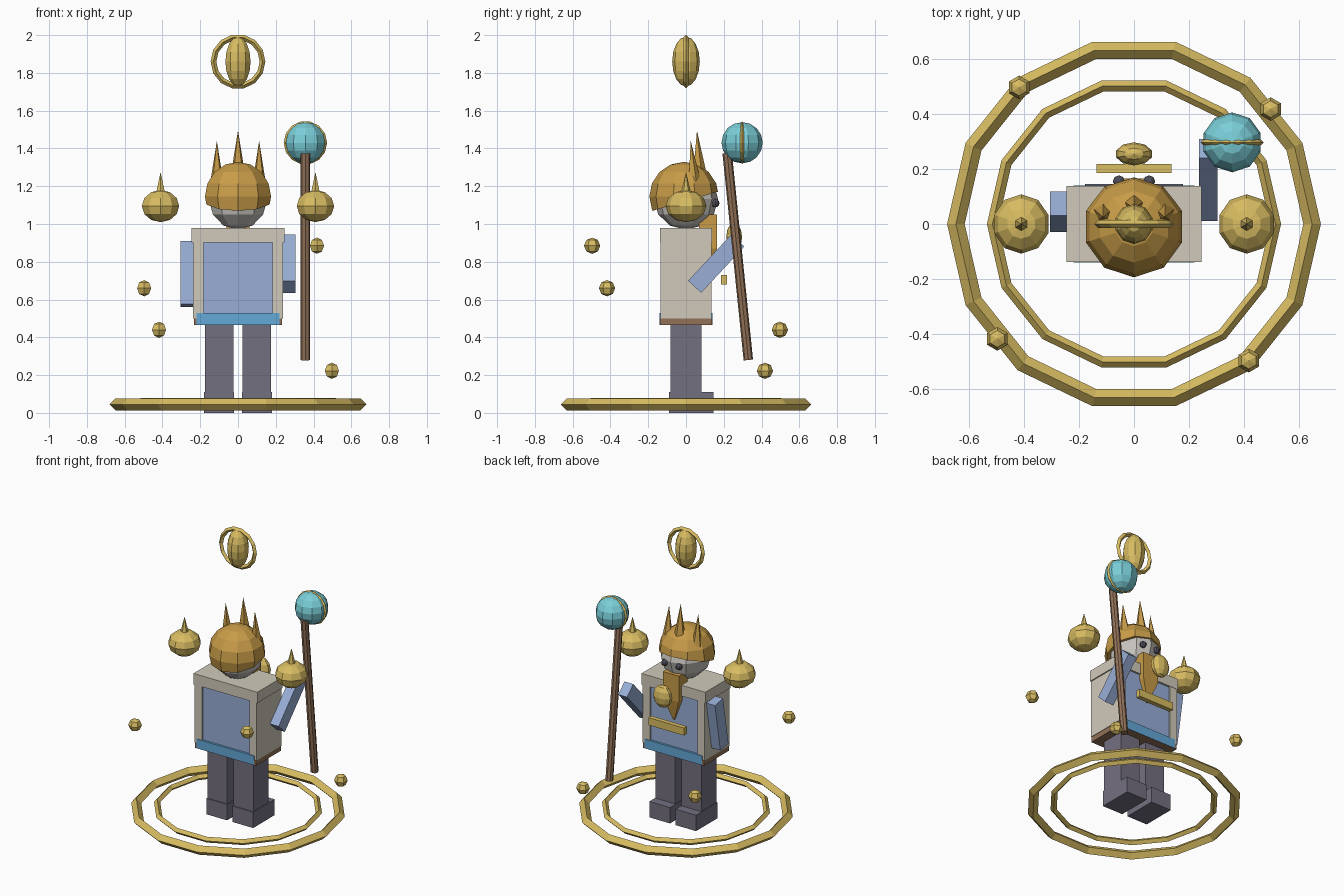
import bpy, bmesh
from math import radians, pi
from mathutils import Vector, Matrix

cube = bpy.data.objects.get("Cube")
if cube:
    bpy.data.objects.remove(cube, do_unlink=True)


def material(name, *srgb):
    color = [(c / 255 / 12.92) if c < 11 else ((c / 255 + 0.055) / 1.055) ** 2.4 for c in srgb] + [1]
    m = bpy.data.materials.new(name)
    m.use_nodes = True
    m.diffuse_color = color
    m.node_tree.nodes["Principled BSDF"].inputs["Base Color"].default_value = color
    return m


BLUE = material("cloth blue", 152, 174, 214)
SKY = material("hem sky blue", 100, 168, 215)
CREAM = material("coat cream", 208, 202, 186)
SLATE = material("trouser slate", 116, 112, 128)
OCHRE = material("hair ochre", 200, 156, 72)
GOLD = material("gold", 216, 188, 98)
BROWN = material("wood brown", 146, 114, 88)
TEAL = material("crystal teal", 122, 206, 216)
SKIN = material("face grey", 200, 196, 190)
DARK = material("eye dark", 78, 78, 90)


def finish(name, bm, mat, loc=(0, 0, 0), rot=(0, 0, 0)):
    bmesh.ops.recalc_face_normals(bm, faces=bm.faces)
    mesh = bpy.data.meshes.new(name)
    bm.to_mesh(mesh)
    bm.free()
    mesh.materials.append(mat)
    ob = bpy.data.objects.new(name, mesh)
    ob.location, ob.rotation_euler = loc, rot
    bpy.context.collection.objects.link(ob)
    return ob


def box(name, size, loc, mat, tilt=0):
    bm = bmesh.new()
    bmesh.ops.create_cube(bm, size=1, matrix=Matrix.Diagonal((*size, 1)))
    return finish(name, bm, mat, loc, (radians(tilt), 0, 0))


def ball(name, radii, loc, mat, segs=10, rings=6):
    bm = bmesh.new()
    bmesh.ops.create_uvsphere(bm, u_segments=segs, v_segments=rings, radius=1,
                              matrix=Matrix.Diagonal((*radii, 1)))
    return finish(name, bm, mat, loc)


def rod(name, start, end, r1, r2, segs, mat):
    a, b = Vector(start), Vector(end)
    bm = bmesh.new()
    bmesh.ops.create_cone(bm, cap_ends=True, segments=segs, radius1=r1, radius2=r2, depth=(b - a).length)
    ob = finish(name, bm, mat, (a + b) / 2)
    ob.rotation_euler = (b - a).to_track_quat('Z', 'Y').to_euler()
    return ob


def ring(name, radius, thick, loc, mat, segs=14, upright=False):
    # A diamond section spun around the z axis
    bm = bmesh.new()
    pts = [(radius + thick, 0), (radius, thick), (radius - thick, 0), (radius, -thick)]
    vs = [bm.verts.new((x, 0, z)) for x, z in pts]
    edges = [bm.edges.new((vs[i], vs[i - 1])) for i in range(4)]
    bmesh.ops.spin(bm, geom=vs + edges, cent=(0, 0, 0), axis=(0, 0, 1), angle=2 * pi,
                   steps=segs, use_merge=True)
    bmesh.ops.remove_doubles(bm, verts=bm.verts, dist=0.0005)
    return finish(name, bm, mat, loc, (pi / 2 if upright else 0, 0, 0))


# Ground rings
ring("outer_ground_ring", 0.648, 0.032, (0, 0, 0.045), GOLD)
ring("inner_ground_ring", 0.515, 0.02, (0, 0, 0.06), GOLD)

# Legs, coat sides, lamps: one per side
for s, side in ((1, "left"), (-1, "right")):
    box(side + "_leg", (0.15, 0.165, 0.4), (s * 0.1, 0, 0.29), SLATE)
    box(side + "_boot", (0.158, 0.235, 0.11), (s * 0.1, 0.028, 0.055), SLATE)
    box(side + "_coat_panel", (0.055, 0.272, 0.405), (s * 0.21, 0, 0.703), CREAM)
    ball(side + "_lamp", (0.104, 0.108, 0.085), (s * 0.41, 0, 1.095), GOLD)
    rod(side + "_lamp_spike", (s * 0.41, 0, 1.16), (s * 0.41, 0, 1.275), 0.028, 0, 6, GOLD)
    rod(side + "_hair_spike", (s * 0.112, 0.045, 1.2), (s * 0.112, 0.025, 1.44), 0.04, 0, 5, OCHRE)
    ball(side + "_eye", (0.022, 0.022, 0.022), (s * 0.055, 0.155, 1.11), DARK, 8, 6)

# Torso
box("tunic", (0.38, 0.25, 0.43), (0, 0, 0.71), BLUE)
box("shoulder_yoke", (0.49, 0.276, 0.075), (0, 0, 0.94), CREAM)
box("coat_hem", (0.468, 0.276, 0.036), (0, 0, 0.483), BROWN)
box("tunic_hem", (0.44, 0.28, 0.064), (0, 0, 0.498), SKY)

# Arms
box("hanging_arm", (0.067, 0.09, 0.34), (-0.272, 0.045, 0.735), BLUE, -10)
box("raised_arm", (0.067, 0.094, 0.335), (0.27, 0.16, 0.79), BLUE, -43)

# Head and tilted hair cap
ball("head", (0.162, 0.17, 0.162), (0, 0, 1.132), SKIN)
bm = bmesh.new()
bmesh.ops.create_uvsphere(bm, u_segments=10, v_segments=8, radius=0.184)
cut = bmesh.ops.bisect_plane(bm, geom=bm.verts[:] + bm.edges[:] + bm.faces[:], clear_inner=True,
                             plane_co=(0, -0.15, -0.07), plane_no=(0, -0.28, 0.96))
rim = [e for e in cut["geom_cut"] if isinstance(e, bmesh.types.BMEdge)]
bmesh.ops.contextual_create(bm, geom=rim)
finish("hair", bm, OCHRE, (0, -0.01, 1.145))
rod("middle_hair_spike", (0, 0.07, 1.26), (0, 0.058, 1.495), 0.04, 0, 5, OCHRE)

# Beard: a block that tapers to a point
bm = bmesh.new()
layers = []
for z, w, y0, y1 in ((1.05, 0.062, 0.07, 0.165), (0.87, 0.06, 0.07, 0.165), (0.72, 0.004, 0.125, 0.135)):
    layers.append([bm.verts.new(p) for p in ((-w, y0, z), (w, y0, z), (w, y1, z), (-w, y1, z))])
for upper, lower in zip(layers, layers[1:]):
    for i in range(4):
        bm.faces.new((upper[i - 1], upper[i], lower[i], lower[i - 1]))
bm.faces.new(layers[0])
bm.faces.new(layers[-1])
finish("beard", bm, OCHRE)

# Floating chest pieces
ball("chest_charm", (0.068, 0.042, 0.078), (0, 0.255, 0.93), GOLD)
box("chest_bar", (0.272, 0.032, 0.052), (0, 0.202, 0.705), GOLD)

# Staff with banded crystal
rod("staff", (0.357, 0.33, 0.28), (0.357, 0.218, 1.375), 0.025, 0.025, 8, BROWN)
ball("staff_crystal", (0.109, 0.109, 0.109), (0.357, 0.297, 1.43), TEAL, 10, 8)
ring("crystal_band", 0.105, 0.01, (0.357, 0.297, 1.43), GOLD, 14, True)

# Halo above the head
ball("halo_core", (0.07, 0.073, 0.132), (0, 0, 1.86), GOLD, 10, 8)
ring("halo_ring", 0.13, 0.015, (0, 0, 1.86), GOLD, 14, True)

# Orbiting beads, each a quarter turn further and lower
x, y = 0.418, -0.497
for i, z in enumerate((0.885, 0.66, 0.44, 0.223)):
    ball("bead_%d" % (i + 1), (0.043, 0.043, 0.043), (x, y, z), GOLD, 6, 4)
    x, y = y, -x
